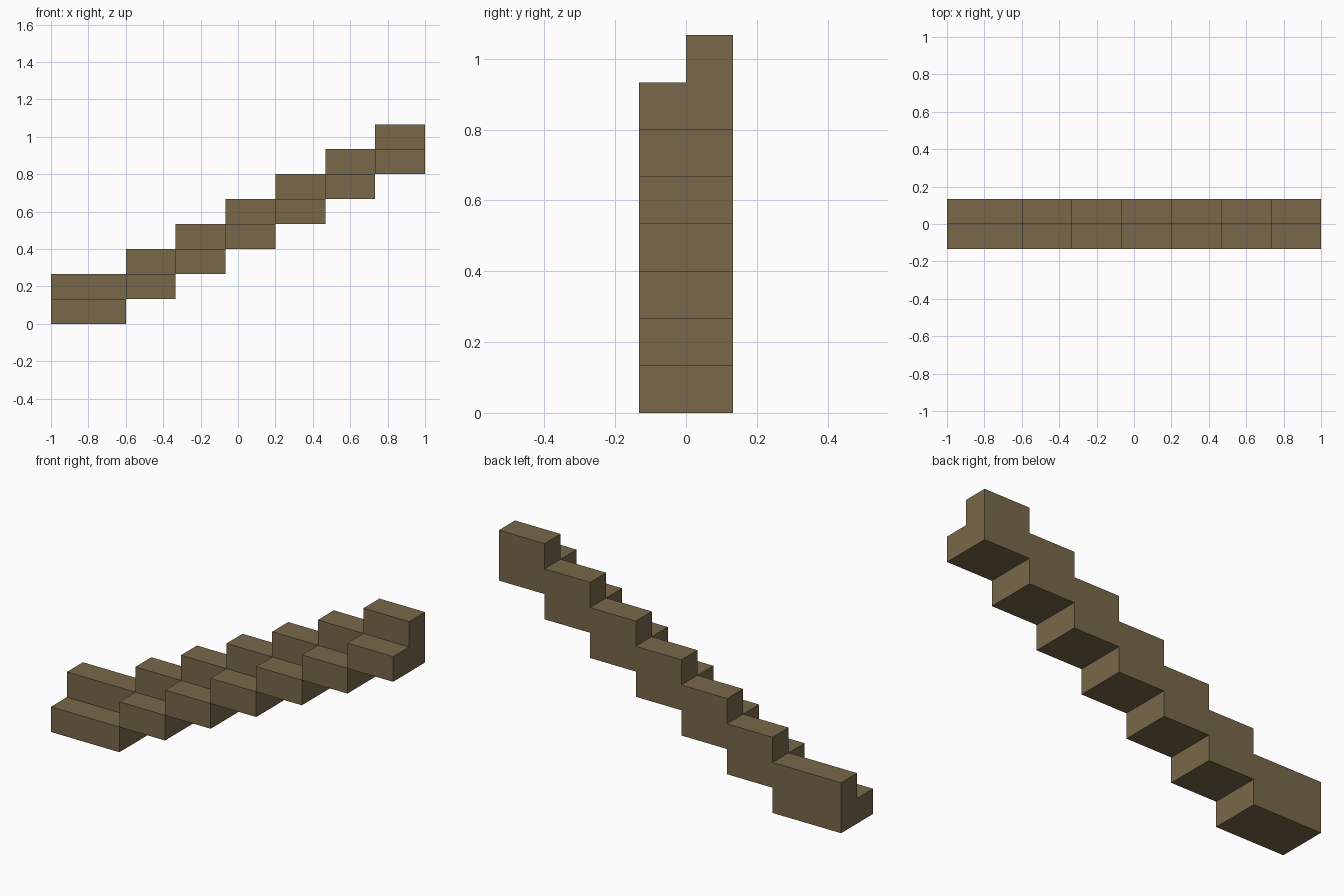
import bpy, bmesh
from mathutils import Vector

cube = bpy.data.objects.get("Cube")
if cube:
    bpy.data.objects.remove(cube, do_unlink=True)

U = 2 / 15      # half the width of the staircase
STEPS = 7

wood = bpy.data.materials.new("brown_wood")
wood.use_nodes = True
colour = (0.188, 0.138, 0.067, 1)
wood.diffuse_color = colour
bsdf = wood.node_tree.nodes["Principled BSDF"]
bsdf.inputs["Base Color"].default_value = colour
bsdf.inputs["Roughness"].default_value = 0.9

# L-shaped cross-section (y, z): low tread in front, tall ledge behind
SECTION = [(-1, 0), (1, 0), (1, 2), (0, 2), (0, 1), (-1, 1)]


def add_step(name, x, z, length):
    """Extrude the L section along x, starting at (x, z)."""
    bm = bmesh.new()
    face = bm.faces.new([bm.verts.new((0, y * U, h * U)) for y, h in SECTION])
    ext = bmesh.ops.extrude_face_region(bm, geom=[face], use_keep_orig=True)
    moved = [v for v in ext["geom"] if isinstance(v, bmesh.types.BMVert)]
    bmesh.ops.translate(bm, verts=moved, vec=Vector((length, 0, 0)))
    bmesh.ops.recalc_face_normals(bm, faces=bm.faces)
    mesh = bpy.data.meshes.new(name)
    bm.to_mesh(mesh)
    bm.free()
    mesh.materials.append(wood)
    obj = bpy.data.objects.new(name, mesh)
    obj.location = (x, 0, z)
    bpy.context.collection.objects.link(obj)


# Rising run of steps; the bottom one is longer
x = -1.0
for i in range(STEPS):
    length = (3 if i == 0 else 2) * U
    add_step(f"step_{i + 1}", x, i * U, length)
    x += length
